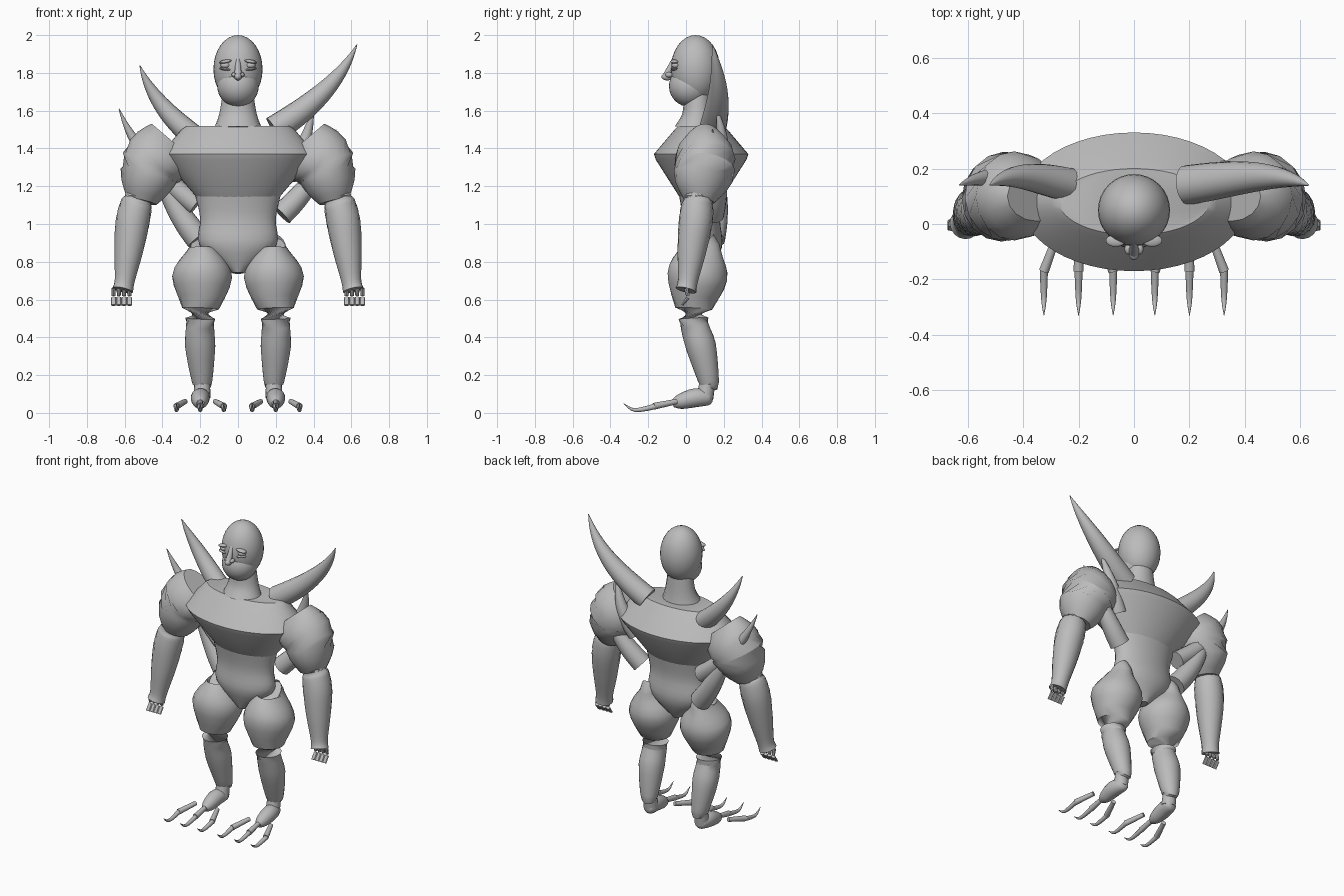
import bpy, bmesh, math
from mathutils import Vector

cube = bpy.data.objects.get("Cube")
if cube:
    bpy.data.objects.remove(cube, do_unlink=True)

grey = (.5, .5, .5, 1)
clay = bpy.data.materials.new("plain grey")
clay.use_nodes = True
clay.diffuse_color = grey
clay.node_tree.nodes["Principled BSDF"].inputs["Base Color"].default_value = grey


def finish(obj, angle):
    """Give the part its colour and smooth shading with sharp edges kept."""
    obj.data.materials.append(clay)
    bpy.ops.object.select_all(action='DESELECT')
    bpy.context.view_layer.objects.active = obj
    obj.select_set(True)
    bpy.ops.object.shade_smooth_by_angle(angle=math.radians(angle))


def smooth_rows(rows, steps):
    """Catmull-Rom interpolation of the section values."""
    rows = [Vector(row) for row in rows]
    last = len(rows) - 1
    result = []
    for i in range(last):
        start, end = rows[i], rows[i + 1]
        leave = (end - rows[max(i - 1, 0)]) / 2
        arrive = (rows[min(i + 2, last)] - start) / 2
        for k in range(steps):
            t = k / steps
            ease = t * t * (3 - 2 * t)
            result.append(start.lerp(end, ease) + leave * t * (1 - t) ** 2
                          - arrive * t * t * (1 - t))
    return result + [rows[last]]


def sweep(name, rows, steps=4, sides=16, mirror=1):
    """Closed tube along rows of x, y, z, radius and an optional depth radius."""
    path = smooth_rows(rows, steps)
    last = len(path) - 1
    bm = bmesh.new()
    rings = []
    for i, point in enumerate(path):
        centre = point.xyz if len(point) == 3 else Vector(point[:3])
        ahead = Vector(path[min(i + 1, last)][:3])
        behind = Vector(path[max(i - 1, 0)][:3])
        turn = Vector((0, 0, 1)).rotation_difference(ahead - behind)
        ring = []
        for k in range(sides):
            a = math.tau * k / sides
            offset = Vector((point[3] * math.cos(a), point[-1] * math.sin(a), 0))
            place = centre + turn @ offset
            place.x *= mirror
            ring.append(bm.verts.new(place))
        rings.append(ring)
    for low, high in zip(rings, rings[1:]):
        for k in range(sides):
            bm.faces.new((low[k - 1], low[k], high[k], high[k - 1]))
    bm.faces.new(rings[0])
    bm.faces.new(rings[last])
    bmesh.ops.recalc_face_normals(bm, faces=bm.faces)
    mesh = bpy.data.meshes.new(name)
    bm.to_mesh(mesh)
    bm.free()
    obj = bpy.data.objects.new(name, mesh)
    bpy.context.collection.objects.link(obj)
    finish(obj, angle=35)


def ball(name, location, radii, tilt=0):
    bpy.ops.mesh.primitive_uv_sphere_add(segments=32, ring_count=16, location=location,
                                         rotation=(0, tilt, 0))
    obj = bpy.context.object
    obj.name = name
    obj.scale = radii
    finish(obj, angle=60)


def horn(name, base, tip, radius, depth=.14):
    """Tapered horn that leaves its base sideways and curves upward to a point."""
    base, tip = Vector(base), Vector(tip)
    span = tip - base
    bend = base + Vector((span.x * .75, span.y * .45))
    rows = []
    for k in range(9):
        t = k / 8
        spot = base.lerp(bend, t).lerp(bend.lerp(tip, t), t)
        bulge = .03 * math.sin(t * math.pi)
        rows.append((spot.x, depth + bulge, spot.y, radius * (1 - t ** 1.6) + .002))
    sweep(name, rows, steps=2)


# Torso: pelvis and waist, then the sharp-rimmed chest
sweep("waist", [(0, .07, .74, .03, .05), (0, .08, .88, .2, .11),
                (0, .08, 1.03, .2, .1), (0, .08, 1.17, .23, .12)], sides=32)
sweep("chest", [(0, .08, 1.12, .2, .1), (0, .08, 1.34, .39, .24), (0, .08, 1.37, .41, .25),
                (0, .08, 1.5, .3, .14), (0, .08, 1.52, .27, .12)], steps=1, sides=48)

# Neck and egg-shaped head with a jaw
sweep("neck", [(0, .05, 1.5, .13, .11), (0, .06, 1.58, .1, .08), (0, .06, 1.7, .08, .07)])
ball("cranium", (0, .05, 1.82), (.13, .13, .18))
ball("jaw", (0, .02, 1.73), (.11, .11, .11))

# Nose
ball("nose_tip", (0, -.1, 1.78), (.02, .03, .02))
sweep("nose_bridge", [(0, -.06, 1.88, .01), (0, -.1, 1.79, .02)])

for side in (1, -1):
    # Eye between heavy lids, and nostril
    x = side * .066
    ball("nostril", (side * .02, -.09, 1.79), (.014, .02, .014))
    ball("eye", (x, -.054, 1.84), (.026, .022, .017))
    ball("upper_eyelid", (x, -.06, 1.86), (.036, .022, .01), tilt=side * .15)
    ball("lower_eyelid", (x, -.06, 1.82), (.033, .02, .008), tilt=side * -.15)

    # Shoulder pad and forearm
    sweep("shoulder_pad", [(.35, .1, 1.44, .14, .09), (.4, .1, 1.38, .17, .15),
                           (.46, .1, 1.3, .17, .16), (.49, .08, 1.2, .14, .13),
                           (.51, .07, 1.12, .08, .08)], steps=2, mirror=side)
    sweep("forearm", [(.52, .07, 1.2, .07), (.53, .06, 1.14, .07), (.54, .06, 1.1, .085),
                      (.56, .05, 1, .09), (.58, .03, .85, .075), (.6, .01, .7, .053),
                      (.61, 0, .65, .056)], mirror=side)

    # Fingers: short stubs over flat end pieces
    for i in range(4):
        x = .575 + i * .028
        sweep("finger_base", [(x, 0, .66, .012), (x, .01, .62, .01)], sides=8, mirror=side)
        sweep("finger_end", [(x, .01, .61, .014, .01), (x, -.02, .57, .014, .006)],
              sides=8, mirror=side)

    # Leg: bulging thigh, bent knee and calf
    sweep("leg", [(.19, .08, .88, .06, .09), (.19, .08, .86, .08, .11),
                  (.19, .06, .72, .16, .16), (.2, .04, .5, .08, .08),
                  (.2, .08, .35, .08, .08), (.19, .12, .17, .055, .055),
                  (.19, .12, .15, .04, .05)], sides=20, mirror=side)

    # Ankle, foot and three clawed toes
    sweep("ankle", [(.19, .12, .2, .04), (.19, .1, .08, .045)], mirror=side)
    sweep("foot", [(.19, .14, .08, .02), (.19, .12, .08, .04), (.2, .05, .08, .05),
                   (.2, -.03, .06, .04), (.2, -.07, .05, .02)], mirror=side)
    for spread in (-1, 0, 1):
        root = .2 + spread * .08
        end = .2 + spread * .125
        sweep("toe", [(root, -.05, .06, .014), (end, -.17, .035, .018)], mirror=side)
        sweep("claw", [(end, -.16, .035, .015), (end, -.27, .015, .01),
                       (end, -.33, .05, .001)], mirror=side)

# Back horns, different on each side
horn("left_great_horn", (.19, 1.5), (.63, 1.95), radius=.07)
horn("left_middle_horn", (.26, 1.25), (.4, 1.62), radius=.05, depth=.16)
horn("left_low_horn", (.23, 1.05), (.52, 1.5), radius=.06)
horn("right_high_horn", (-.23, 1.46), (-.52, 1.84), radius=.06)
horn("right_middle_horn", (-.22, 1.1), (-.63, 1.61), radius=.055)
horn("right_low_horn", (-.21, .92), (-.47, 1.45), radius=.065)
